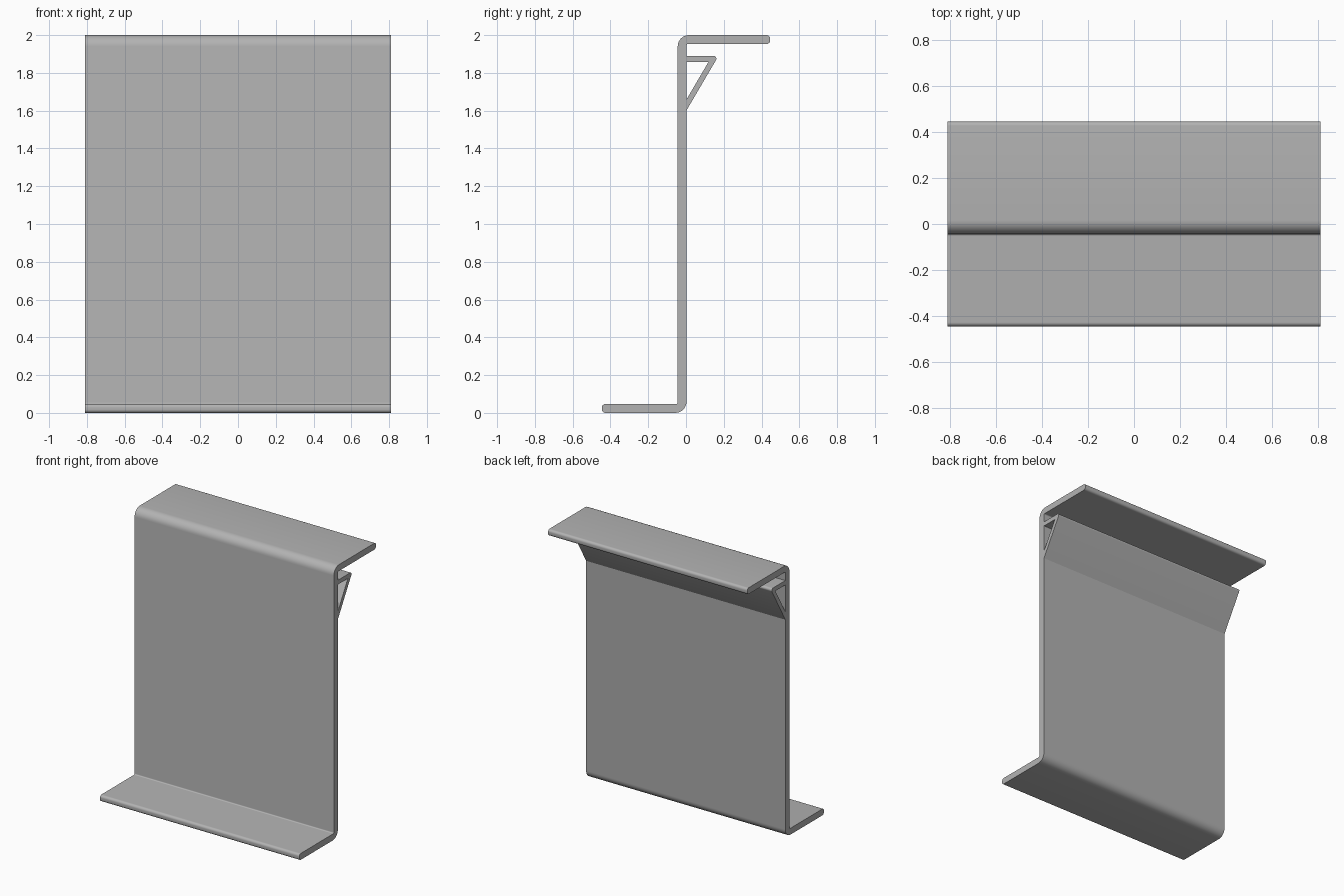
import bpy
import bmesh
import math
from mathutils import Vector

if "Cube" in bpy.data.objects:
    bpy.data.objects.remove(bpy.data.objects["Cube"], do_unlink=True)

WIDTH = 1.62
WALL = 0.047
REACH = 0.445

# Single plain metal colour
metal = bpy.data.materials.new("light_grey_metal")
metal.use_nodes = True
COLOUR = (0.45, 0.45, 0.45, 1)
metal.diffuse_color = COLOUR
metal.node_tree.nodes["Principled BSDF"].inputs["Base Color"].default_value = COLOUR


def fillet(corners, steps=8):
    """Round each (y, z, radius) corner of a closed outline with a tangent arc."""
    outline = []
    for i, (y, z, radius) in enumerate(corners):
        p = Vector((y, z))
        if radius == 0:
            outline.append(p)
            continue
        a = (Vector(corners[i - 1][:2]) - p).normalized()
        b = (Vector(corners[(i + 1) % len(corners)][:2]) - p).normalized()
        half = a.angle(b) / 2
        centre = p + (a + b).normalized() * radius / math.sin(half)
        start = p + a * radius / math.tan(half) - centre
        end = p + b * radius / math.tan(half) - centre
        sweep = start.angle(end)
        for k in range(steps + 1):
            t = k / steps
            arc = start * math.sin((1 - t) * sweep) + end * math.sin(t * sweep)
            outline.append(centre + arc / math.sin(sweep))
    return outline


def extrude_profile(name, corners):
    """Extrude a side outline across the whole width."""
    bm = bmesh.new()
    face = bm.faces.new([bm.verts.new((-WIDTH / 2, p.x, p.y)) for p in fillet(corners)])
    result = bmesh.ops.extrude_face_region(bm, geom=[face])
    moved = [v for v in result["geom"] if isinstance(v, bmesh.types.BMVert)]
    bmesh.ops.translate(bm, verts=moved, vec=(WIDTH, 0, 0))
    bmesh.ops.recalc_face_normals(bm, faces=bm.faces)
    mesh = bpy.data.meshes.new(name)
    bm.to_mesh(mesh)
    bm.free()
    mesh.materials.append(metal)
    obj = bpy.data.objects.new(name, mesh)
    bpy.context.collection.objects.link(obj)
    bpy.ops.object.select_all(action="DESELECT")
    obj.select_set(True)
    bpy.context.view_layer.objects.active = obj
    bpy.ops.object.shade_smooth_by_angle(angle=math.radians(30))


# Z-shaped sheet: bottom flange forward, upright web, top flange backward
front, back = -0.044, 0.003
extrude_profile("z_profile", [
    (-REACH, 0, 0.018), (back, 0, 0.06),
    (back, 2 - WALL, 0.008), (REACH, 2 - WALL, 0.018),
    (REACH, 2, 0.018), (front, 2, 0.06),
    (front, WALL, 0.008), (-REACH, WALL, 0.018),
])

# Hollow triangular rib running along the back of the web
extrude_profile("triangular_rib", [
    (back, 1.89, 0), (0.172, 1.89, 0.015), (back, 1.602, 0),
    (back, 1.66, 0), (0.119, 1.858, 0), (back, 1.858, 0),
])
